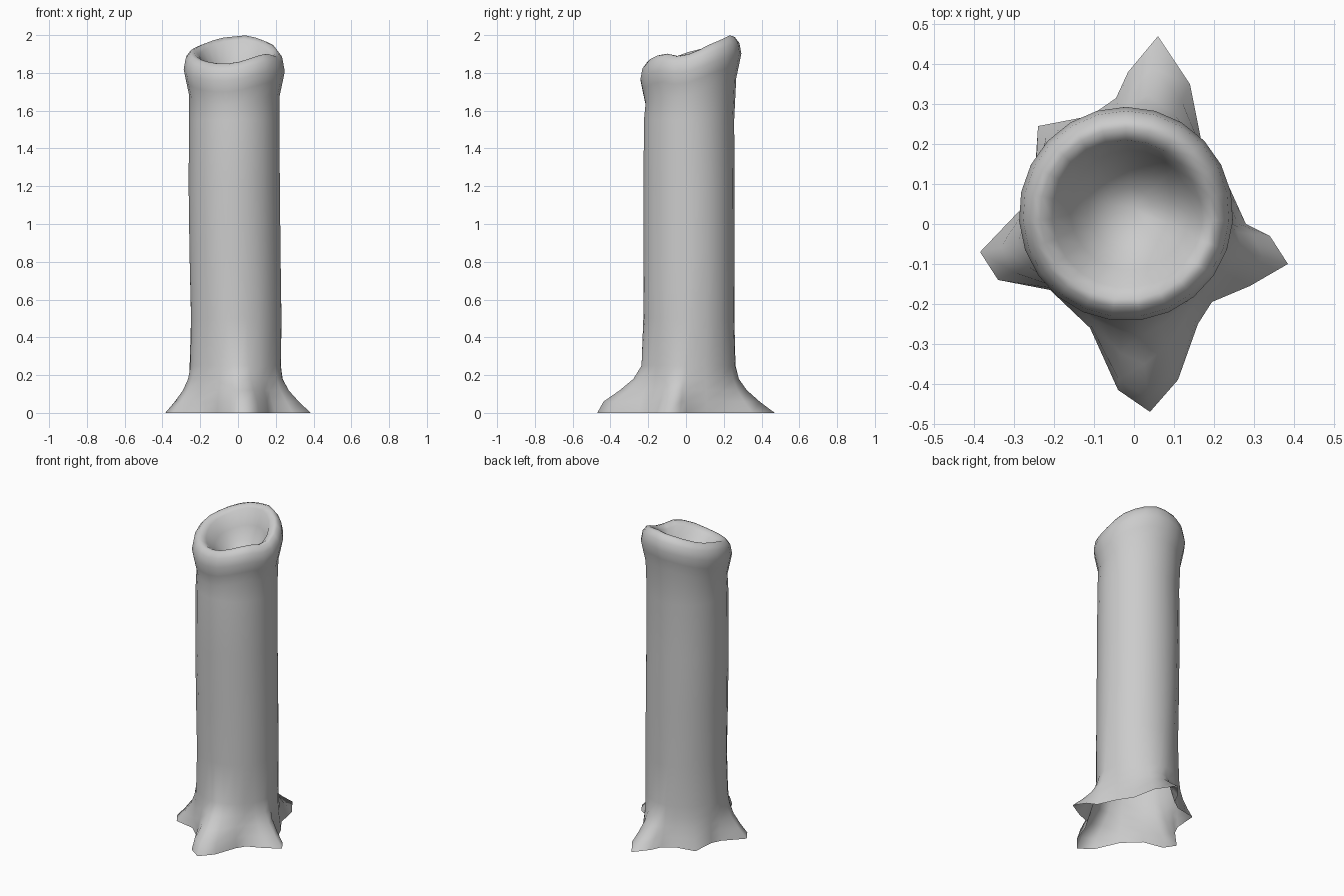
import bpy, bmesh
from math import radians, degrees, cos, sin, atan2

if "Cube" in bpy.data.objects:
    bpy.data.objects.remove(bpy.data.objects["Cube"])

# Star-shaped root outline on the ground
BASE = [(.06, .47), (.14, .35), (.17, .2), (.23, .11), (.28, 0), (.34, -.03),
        (.385, -.10), (.29, -.155), (.195, -.195), (.16, -.25), (.11, -.39),
        (.04, -.47), (-.04, -.415), (-.11, -.26), (-.21, -.165), (-.34, -.14),
        (-.385, -.07), (-.28, .04), (-.25, .1), (-.24, .245), (-.11, .27),
        (-.045, .315), (-.015, .38)]
BASE.reverse()  # counter-clockwise
CX, CY = -.015, .015

# Broken rim height by angle in degrees
RIM = [(0, 1.90), (30, 1.955), (70, 2.0), (110, 1.985), (150, 1.94), (180, 1.915),
       (210, 1.875), (240, 1.85), (270, 1.85), (300, 1.885), (320, 1.905),
       (340, 1.89), (360, 1.90)]


def rim(a):
    d = degrees(a) % 360
    for (d0, z0), (d1, z1) in zip(RIM, RIM[1:]):
        if d <= d1:
            return z0 + (z1 - z0) * (d - d0) / (d1 - d0)


n = len(BASE)
root_angles = [atan2(y - CY, x - CX) for x, y in BASE]
even = [root_angles[0] + radians(360) * i / n for i in range(n)]
# Blend from root spacing to even spacing up the trunk
root_un = [even[i] + (root_angles[i] - even[i] + radians(540)) % radians(360) - radians(180)
           for i in range(n)]

bm = bmesh.new()
rings = []


def add_ring(points):
    ring = [bm.verts.new(p) for p in points]
    if rings:
        prev = rings[-1]
        for i in range(n):
            j = (i + 1) % n
            bm.faces.new((prev[i], prev[j], ring[j], ring[i]))
    rings.append(ring)


# Flared roots
for z, w, wf in [(0, 1, 1), (.06, .62, .86), (.12, .3, .5), (.18, .1, .2), (.25, 0, .02)]:
    pts = []
    for (x, y), a in zip(BASE, root_un):
        k = wf if y < -.22 else w
        tx, ty = CX + .242 * cos(a), CY + .247 * sin(a)
        pts.append((tx + (x - tx) * k, ty + (y - ty) * k, z))
    add_ring(pts)

# Trunk: height, centre x, centre y, radius, angle blend
for z, cx, cy, r, t in [(.5, -.01, .015, .241, .4), (.85, -.016, .015, .242, .8),
                        (1.2, -.02, .015, .242, 1), (1.55, -.02, .015, .24, 1)]:
    ang = [u + (e - u) * t for u, e in zip(root_un, even)]
    add_ring([(cx + r * cos(a), cy + r * sin(a), z) for a in ang])

# Swollen lip following the rim
for dz, r in [(.22, .241), (.15, .256), (.09, .268), (.035, .258), (.005, .235),
              (0, .215), (.02, .185)]:
    add_ring([(-.02 + r * cos(a), .025 + r * sin(a), rim(a) - dz) for a in even])

# Hollow in the top
for r, t in [(.15, .4), (.105, .75), (.055, .95)]:
    add_ring([(-.01 + r * cos(a), .035 + r * sin(a),
               (rim(a) - .02) * (1 - t) + 1.72 * t) for a in even])
mid = bm.verts.new((0, .04, 1.715))
for i in range(n):
    bm.faces.new((rings[-1][i], rings[-1][(i + 1) % n], mid))

for f in bm.faces:
    f.smooth = True
bm.normal_update()
me = bpy.data.meshes.new("tree_trunk")
bm.to_mesh(me)
bm.free()
ob = bpy.data.objects.new("tree_trunk", me)
bpy.context.collection.objects.link(ob)
